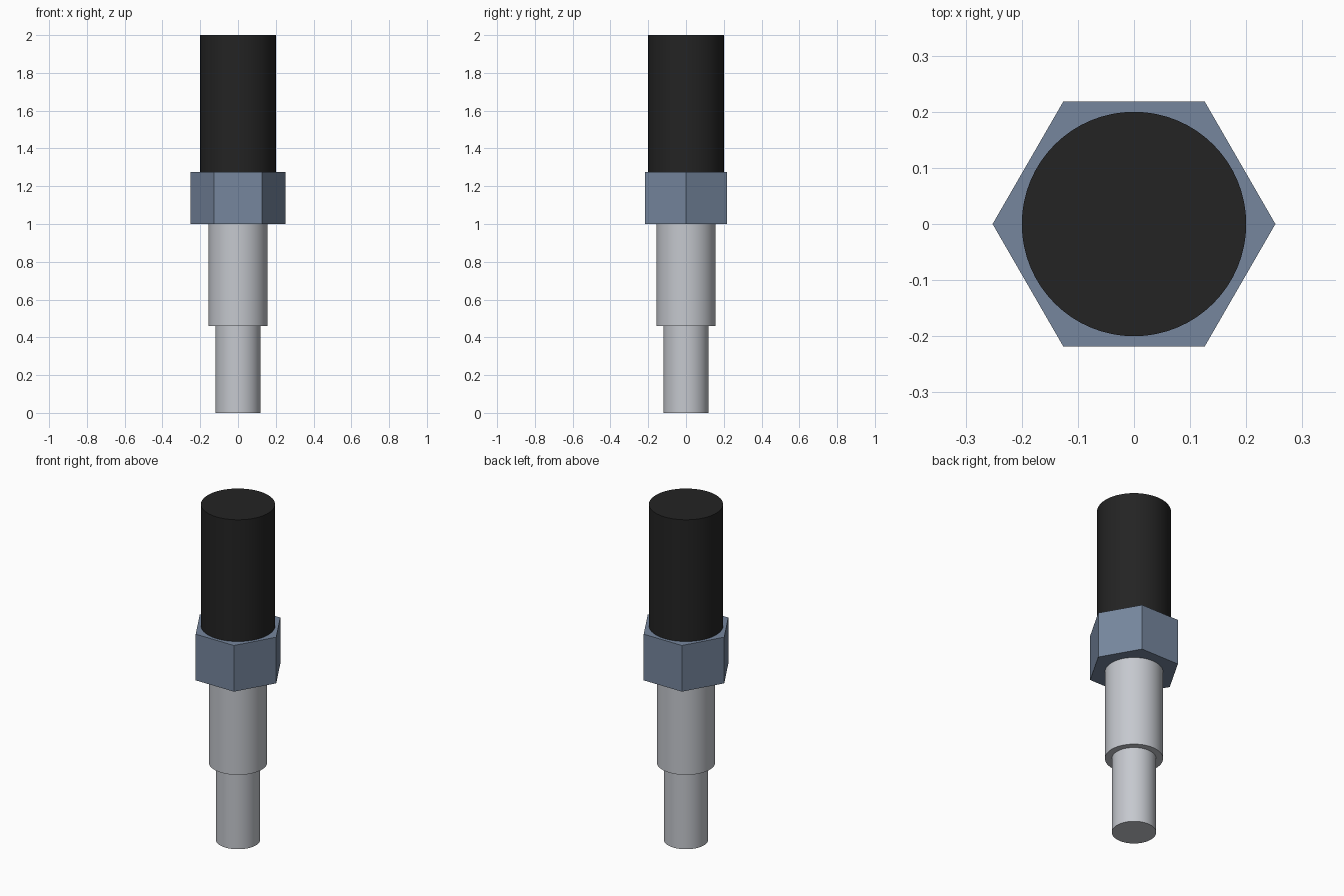
import bpy
import math

cube = bpy.data.objects.get("Cube")
if cube:
    bpy.data.objects.remove(cube, do_unlink=True)


def material(name, rgb):
    mat = bpy.data.materials.new(name)
    mat.use_nodes = True
    colour = (*rgb, 1.0)
    mat.diffuse_color = colour
    mat.node_tree.nodes["Principled BSDF"].inputs["Base Color"].default_value = colour
    return mat


def prism(name, radius, bottom, top, mat, sides=64):
    """Upright cylinder or prism with a corner on the x axis."""
    bpy.ops.mesh.primitive_cylinder_add(
        vertices=sides, radius=radius, depth=top - bottom,
        location=(0, 0, (bottom + top) / 2), rotation=(0, 0, math.pi / 2))
    obj = bpy.context.object
    obj.name = name
    obj.data.name = name
    bpy.ops.object.transform_apply(location=False, rotation=True, scale=False)
    obj.data.materials.append(mat)
    if sides > 6:
        bpy.ops.object.shade_smooth_by_angle(angle=math.radians(30))
    return obj


steel = material("light steel", (0.56, 0.58, 0.62))
blue_grey = material("blue grey metal", (0.18, 0.24, 0.34))
black = material("black plastic", (0.017, 0.017, 0.017))

# Stepped metal pin
prism("pin_tip", 0.12, 0.0, 0.46, steel)
prism("pin_body", 0.157, 0.46, 1.0, steel)

# Hexagonal nut with flats facing front and back
prism("hex_nut", 0.252, 1.0, 1.275, blue_grey, sides=6)

# Grip
prism("grip", 0.2, 1.275, 2.0, black)
